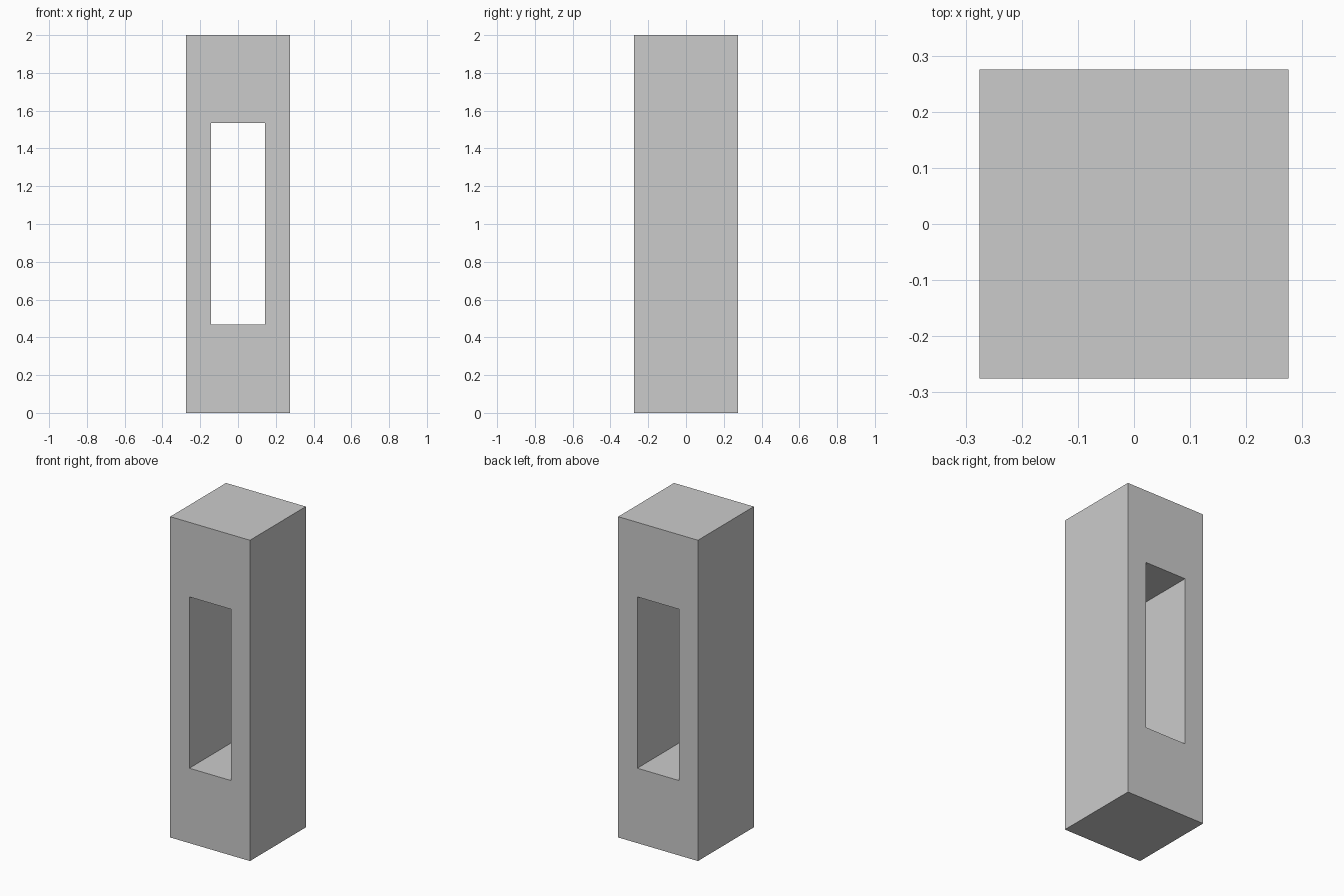
import bpy, bmesh

if "Cube" in bpy.data.objects:
    bpy.data.objects.remove(bpy.data.objects["Cube"])

HALF, HEIGHT = 0.275, 2.0
HOLE_HALF, HOLE_LOW, HOLE_HIGH = 0.143, 0.467, 1.535


def rectangle(bm, half, low, high):
    corners = [(-half, low), (half, low), (half, high), (-half, high)]
    return [bm.verts.new((x, -HALF, z)) for x, z in corners]


# Front face of the pillar: a rectangular ring around the window
bm = bmesh.new()
outer = rectangle(bm, HALF, 0, HEIGHT)
inner = rectangle(bm, HOLE_HALF, HOLE_LOW, HOLE_HIGH)
ring = []
for i in range(4):
    j = (i + 1) % 4
    ring.append(bm.faces.new((outer[i], outer[j], inner[j], inner[i])))

# Extrude to the back, keeping the front so the window is a through hole
result = bmesh.ops.extrude_face_region(bm, geom=ring, use_keep_orig=True)
moved = [g for g in result["geom"] if isinstance(g, bmesh.types.BMVert)]
bmesh.ops.translate(bm, verts=moved, vec=(0, 2 * HALF, 0))
bmesh.ops.recalc_face_normals(bm, faces=bm.faces)

mesh = bpy.data.meshes.new("pillar_with_window")
bm.to_mesh(mesh)
bm.free()
pillar = bpy.data.objects.new("pillar_with_window", mesh)
bpy.context.collection.objects.link(pillar)
